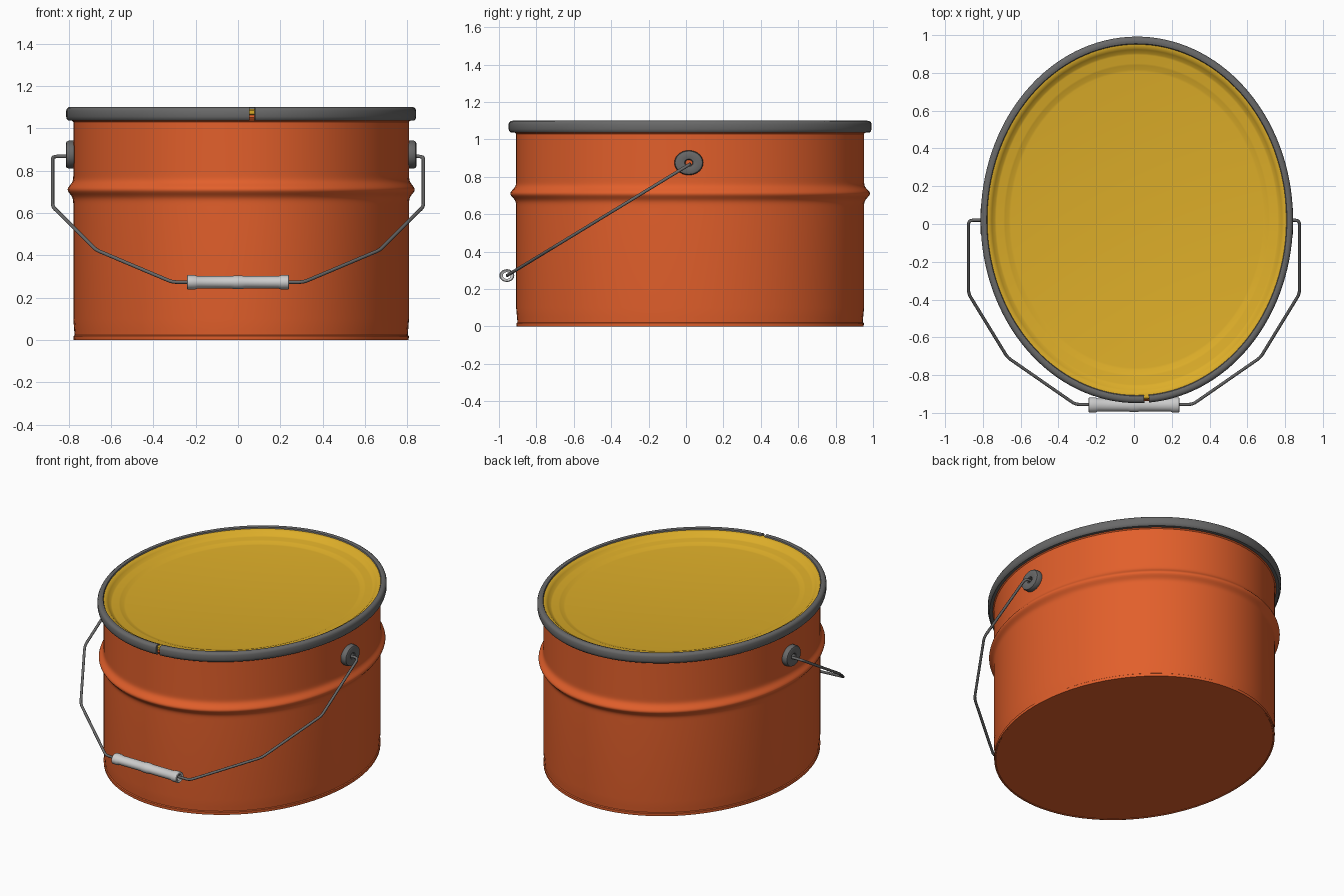
import bpy, bmesh, math
from mathutils import Vector, Matrix

if "Cube" in bpy.data.objects:
    bpy.data.objects.remove(bpy.data.objects["Cube"])

CX, CY, SY = 0.015, 0.022, 1.173   # pail centre and y stretch of the oval


def material(name, rgb):
    m = bpy.data.materials.new(name)
    m.diffuse_color = (*rgb, 1)
    m.use_nodes = True
    m.node_tree.nodes["Principled BSDF"].inputs["Base Color"].default_value = m.diffuse_color
    return m


ORANGE = material("orange", (0.76, 0.115, 0.024))
YELLOW = material("yellow", (0.72, 0.42, 0.022))
STEEL = material("steel", (0.14, 0.14, 0.14))
PALE = material("pale_grey", (0.55, 0.55, 0.55))


def finish(obj, mat, angle=35):
    obj.data.materials.append(mat)
    bpy.ops.object.select_all(action='DESELECT')
    obj.select_set(True)
    bpy.context.view_layer.objects.active = obj
    bpy.ops.object.shade_smooth_by_angle(angle=math.radians(angle))
    return obj


def lathe(name, profile, mat, matrix, steps=96, start=0.0, sweep=math.tau, closed=False):
    """Turn an (r, z) profile about z; closed profiles make rings."""
    full = sweep >= math.tau - 1e-6
    n = steps if full else steps + 1
    bm = bmesh.new()
    rings = []
    for i in range(n):
        a = start + sweep * i / steps
        rings.append([bm.verts.new((r * math.cos(a), r * math.sin(a), z)) for r, z in profile])
    count = len(profile)
    for i in range(steps):
        A, B = rings[i], rings[(i + 1) % n]
        for j in range(count if closed else count - 1):
            k = (j + 1) % count
            bm.faces.new((A[j], B[j], B[k], A[k]))
    if not full and closed:
        bm.faces.new(rings[0])
        bm.faces.new(rings[-1])
    bmesh.ops.remove_doubles(bm, verts=bm.verts, dist=1e-5)
    bmesh.ops.recalc_face_normals(bm, faces=bm.faces)
    bm.transform(matrix)
    me = bpy.data.meshes.new(name)
    bm.to_mesh(me)
    bm.free()
    obj = bpy.data.objects.new(name, me)
    bpy.context.collection.objects.link(obj)
    return finish(obj, mat)


oval = Matrix.Translation((CX, CY, 0)) @ Matrix.Diagonal((1, SY, 1, 1))

# Pail body with foot seam, rolled bead and top flange
bead = [(0.793 + 0.027 * math.exp(-((z - 0.71) / 0.028) ** 2), z)
        for z in [0.63 + 0.16 * i / 20 for i in range(21)]]
body = [(0, 0.003), (0.782, 0.003), (0.784, 0), (0.791, 0), (0.792, 0.018), (0.787, 0.022),
        (0.789, 0.05), (0.793, 0.1)] + bead + [
        (0.793, 1.03), (0.806, 1.042), (0.81, 1.05), (0.808, 1.062), (0.795, 1.064)]
lathe("pail_body", body, ORANGE, oval)

# Lid with lip, sloping inner wall, ledge and sunken panel
lid = [(0.806, 1.062), (0.812, 1.068), (0.812, 1.083), (0.806, 1.09), (0.79, 1.09), (0.776, 1.086),
       (0.768, 1.078), (0.752, 1.062), (0.744, 1.059), (0.706, 1.058),
       (0.698, 1.055), (0.678, 1.046), (0.668, 1.044), (0, 1.044)]
lathe("lid", lid, YELLOW, oval)

# Clamp ring, open at a small gap in the front
ring = [(0.799, 1.036), (0.817, 1.036), (0.824, 1.043), (0.827, 1.055), (0.827, 1.083), (0.823, 1.093),
        (0.815, 1.099), (0.804, 1.1), (0.795, 1.097), (0.791, 1.088), (0.799, 1.084)]
gap0, gap1 = 0.048, 0.079
lathe("clamp_ring", ring, STEEL, oval, 128, -math.pi / 2 + gap1,
      math.tau - (gap1 - gap0), closed=True)

# Handle ears on both sides: rounded washers with a centre hole
washer = [(0.016, -0.02), (0.062, -0.02), (0.066, -0.01), (0.066, 0.02), (0.062, 0.029),
          (0.054, 0.033), (0.03, 0.031), (0.02, 0.029), (0.016, 0.024)]
for side, label in ((1, "right"), (-1, "left")):
    m = (Matrix.Translation((CX + side * 0.795, 0.015, 0.875)) @ Matrix.Diagonal((1, SY, 1, 1))
         @ Matrix.Rotation(side * math.pi / 2, 4, 'Y'))
    lathe("handle_ear_" + label, washer, STEEL, m, 40, closed=True)


# Wire bail lying in a sloping plane
def bail_point(x, z):
    return Vector((x, 0.02 - 0.977 * (0.867 - z) / 0.595, z))


half = [(0.79, 0.867), (0.876, 0.867), (0.876, 0.63), (0.67, 0.425), (0.31, 0.273)]
path = [bail_point(-x, z) for x, z in half] + [bail_point(x, z) for x, z in reversed(half)]
points = [path[0]]
for a, b, c in zip(path, path[1:], path[2:]):
    p, q = b + (a - b).normalized() * 0.025, b + (c - b).normalized() * 0.025
    points += [p.lerp(b, t).lerp(b.lerp(q, t), t) for t in (0, 0.25, 0.5, 0.75, 1)]
points.append(path[-1])

curve = bpy.data.curves.new("bail_wire", 'CURVE')
curve.dimensions = '3D'
curve.bevel_depth = 0.0085
curve.bevel_resolution = 3
curve.use_fill_caps = True
spline = curve.splines.new('POLY')
spline.points.add(len(points) - 1)
for sp, v in zip(spline.points, points):
    sp.co = (*v, 1)
wire = bpy.data.objects.new("bail_wire", curve)
bpy.context.collection.objects.link(wire)
bpy.ops.object.select_all(action='DESELECT')
wire.select_set(True)
bpy.context.view_layer.objects.active = wire
bpy.ops.object.convert(target='MESH')
finish(bpy.context.view_layer.objects.active, STEEL, 50)

# Hollow grip with flared ends and a middle bead
outer = [(0.030, 0.242), (0.034, 0.238), (0.034, 0.205), (0.029, 0.19), (0.029, 0.035), (0.032, 0.015)]
grip = outer + [(r, -z) for r, z in reversed(outer)] + [(0.018, -0.236), (0.018, 0.236)]
m = (Matrix.Translation((0, -0.958, 0.272)) @ Matrix.Diagonal((1, SY, 1, 1))
     @ Matrix.Rotation(math.pi / 2, 4, 'Y'))
lathe("grip", grip, PALE, m, 32, closed=True)
